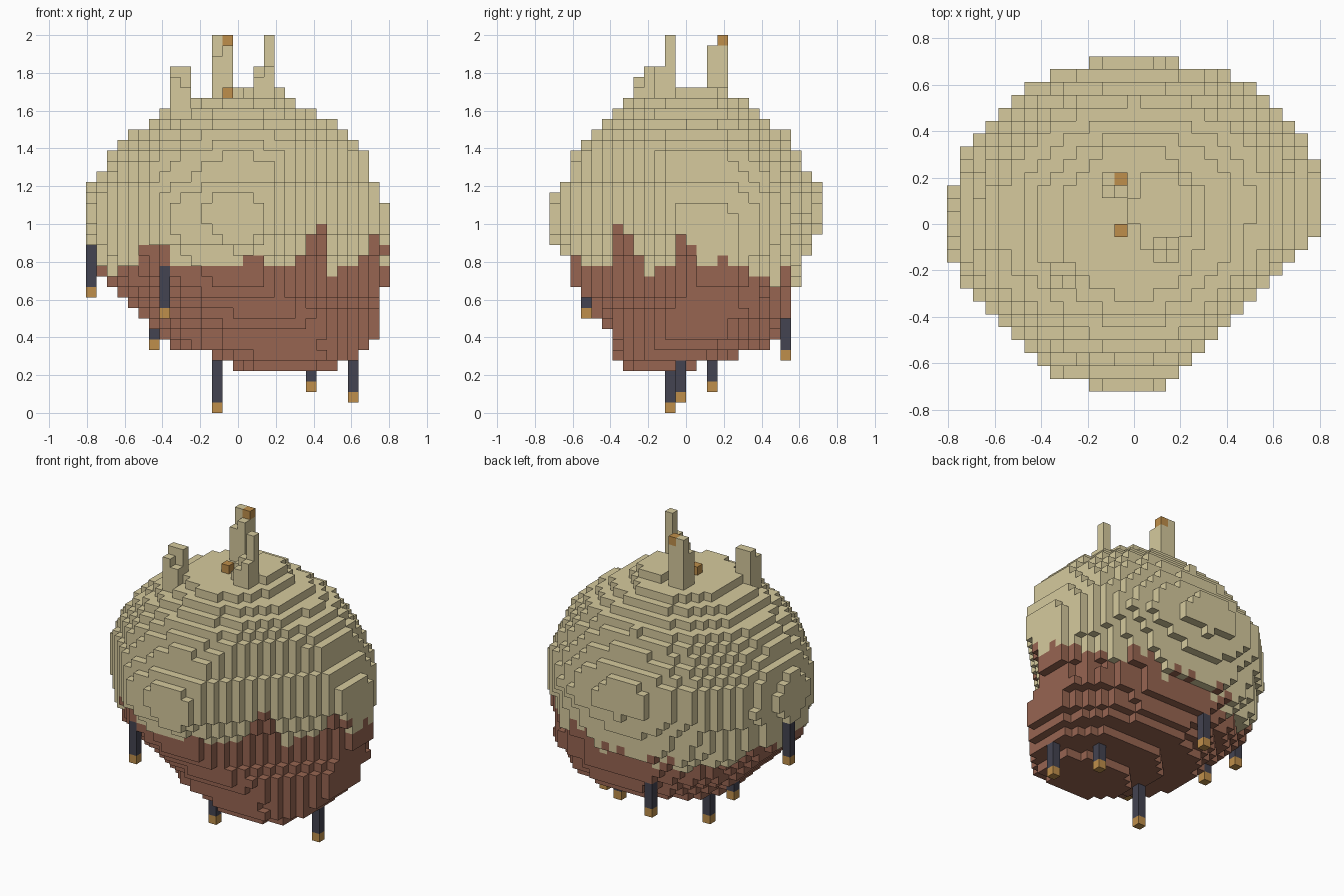
import bpy, bmesh, math, random
from mathutils import Vector

cube = bpy.data.objects.get("Cube")
if cube:
    bpy.data.objects.remove(cube, do_unlink=True)

random.seed(4)
V = 2 / 36                      # cell size
NX, NY, NZ = 29, 26, 36


def material(name, rgb):
    mat = bpy.data.materials.new(name)
    mat.use_nodes = True
    mat.diffuse_color = (*rgb, 1)
    mat.node_tree.nodes["Principled BSDF"].inputs["Base Color"].default_value = (*rgb, 1)
    return mat


khaki = material("khaki", (0.67, 0.59, 0.34))
rust = material("rust brown", (0.31, 0.13, 0.083))
slate = material("dark slate", (0.057, 0.057, 0.082))
amber = material("amber", (0.52, 0.275, 0.07))


def centre(cell):
    i, j, k = cell
    return Vector(((i - NX / 2 + .5) * V, (j - NY / 2 + .5) * V, (k + .5) * V))


def cell_at(x, y, z):
    return (math.floor(x / V + NX / 2), math.floor(y / V + NY / 2), math.floor(z / V + .1))


# Body sections: layer, min x, max x, min y, max y
SECTIONS = [
    (4, -.04, .55, -.34, .07), (5, -.15, .66, -.4, .3),
    (6, -.37, .71, -.4, .45), (7, -.42, .76, -.41, .5),
    (8, -.48, .77, -.45, .52), (9, -.54, .77, -.49, .57),
    (11, -.65, .77, -.56, .58), (12, -.71, .8, -.6, .61),
    (13, -.76, .8, -.61, .62), (15, -.77, .8, -.64, .65),
    (16, -.78, .8, -.7, .67), (18, -.8, .8, -.72, .72),
    (20, -.79, .76, -.7, .71), (21, -.78, .74, -.66, .7), (22, -.75, .71, -.62, .67),
    (24, -.68, .68, -.59, .6), (26, -.58, .58, -.5, .53),
    (28, -.42, .42, -.38, .39), (29, -.32, .31, -.32, .33),
    (30, -.01, .24, -.12, .23),
]


def section(k):
    for a, b in zip(SECTIONS, SECTIONS[1:]):
        if a[0] <= k <= b[0]:
            t = (k - a[0]) / (b[0] - a[0])
            return [p + (q - p) * t for p, q in zip(a[1:], b[1:])]


def in_body(cell):
    bounds = section(cell[2])
    if not bounds:
        return False
    x, y, z = centre(cell)
    x0, x1, y0, y1 = bounds
    u = (2 * x - x0 - x1) / (x1 - x0)
    w = (2 * y - y0 - y1) / (y1 - y0)
    if max(abs(u), abs(w)) > 1:
        return False
    # fuller back corner above, fuller front corner below
    swell = .3 * max(u, 0) ** 3 * max(w if cell[2] > 8 else -w, 0)
    waist = .15 * max(0, 1 - abs(z - .73) / .28)     # pinched front corner
    slope = .22 * max(0, z - 1.0)
    return u * u + w * w - swell < 1 and x - y < .85 - waist - slope and x + y > -1.0


# Uneven edge between the two body colours
ragged = {(i, j): random.choice((-1, 0, 0, 0, 1)) * V for i in range(NX) for j in range(NY)}


def edge_height(cell):
    x, y, _ = centre(cell)
    h = .75
    if y > .3:
        h = .74 if x > .3 else .68
    elif y < 0 and -.54 < x < -.36:
        return .89
    elif .28 < x < .5 and -.39 < y < -.22:
        return 1.0 if y < -.33 else .94
    elif x > .6 and -.06 < y < .06:
        return .94 if y < 0 else .89
    elif y < 0 and 0 < x < .12:
        h = .83
    elif x > .5 and y > 0:
        h = .8
    return h + ragged[cell[:2]]


upper, lower = set(), set()
for i in range(NX):
    for j in range(NY):
        for k in range(NZ):
            c = (i, j, k)
            if in_body(c):
                (upper if centre(c).z > edge_height(c) else lower).add(c)
body = upper | lower

# Legs: x, y, foot height
shafts, feet = set(), set()
for x, y, z in [(-.78, .03, .611), (-.39, -.53, .5), (-.44, .14, .333),
                (-.11, -.08, 0), (.39, .14, .111), (.61, -.03, .056), (-.11, .53, .278)]:
    i, j, k = cell_at(x, y, z)
    feet.add((i, j, k))
    for step in range(1, 6):
        if (i, j, k + step) in body:
            break
        shafts.add((i, j, k + step))

# Chimney columns: x, y, top
chimneys, caps = set(), set()
for x, y, top in [(-.11, .19, 2), (-.055, .19, 1.944), (-.11, .14, 1.889), (-.055, .14, 1.944),
                  (.16, -.08, 2), (.11, -.08, 1.833), (.16, -.14, 1.833), (.11, -.14, 1.778),
                  (-.33, -.19, 1.833), (-.28, -.19, 1.833), (-.33, -.25, 1.778),
                  (-.28, -.25, 1.722), (-.22, -.19, 1.667)]:
    i, j, k = cell_at(x, y, top)
    for level in range(24, k):
        if (i, j, level) not in body:
            chimneys.add((i, j, level))
for x, y, z in [(-.055, .19, 1.944), (-.055, -.03, 1.667)]:
    caps.add(cell_at(x, y, z))

filled = body | shafts | feet | chimneys | caps
AXES = [Vector(a) for a in ((1, 0, 0), (0, 1, 0), (0, 0, 1))]


def build(name, cells, mat):
    """Make the exposed faces of a group of cells."""
    bm = bmesh.new()
    for cell in sorted(cells):
        mid = centre(cell)
        for a in range(3):
            for sign in (-1, 1):
                beside = list(cell)
                beside[a] += sign
                if tuple(beside) in filled:
                    continue
                n = AXES[a] * sign
                s = AXES[(a + 1) % 3]
                t = n.cross(s)
                bm.faces.new([bm.verts.new(mid + (n + s * p + t * q) * V / 2)
                              for p, q in ((-1, -1), (1, -1), (1, 1), (-1, 1))])
    bmesh.ops.remove_doubles(bm, verts=bm.verts, dist=V / 100)
    mesh = bpy.data.meshes.new(name)
    bm.to_mesh(mesh)
    bm.free()
    mesh.materials.append(mat)
    bpy.context.collection.objects.link(bpy.data.objects.new(name, mesh))


build("upper_body", upper, khaki)
build("lower_body", lower, rust)
build("leg_shafts", shafts, slate)
build("leg_feet", feet, amber)
build("chimneys", chimneys, khaki)
build("chimney_caps", caps, amber)
